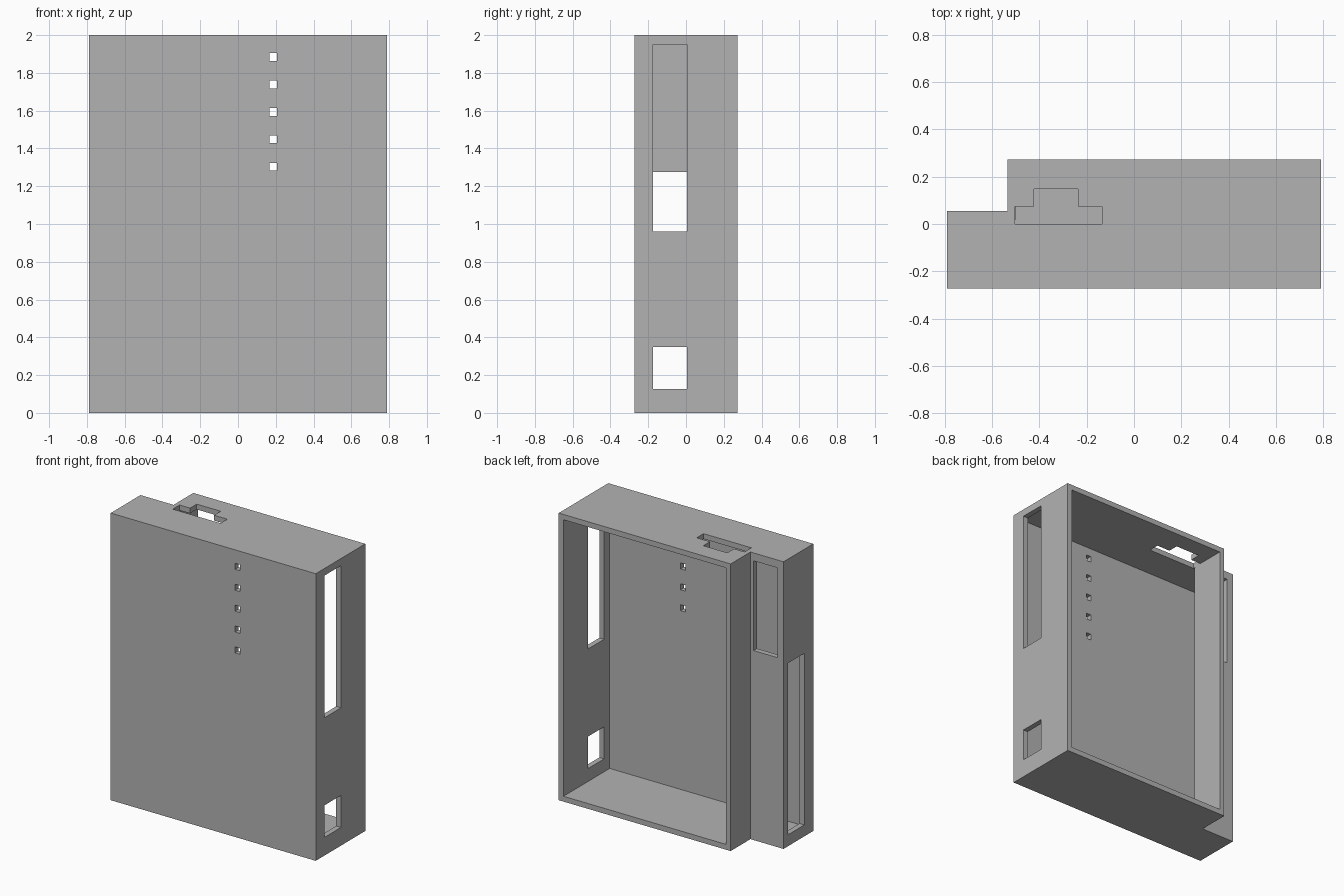
import bpy
import bmesh

cube = bpy.data.objects.get("Cube")
if cube:
    bpy.data.objects.remove(cube, do_unlink=True)

# Overall dimensions
X, Y, H = 0.79, 0.2725, 2.0
WALL = 0.037
STEP_X, STEP_Y = -0.535, 0.055

plastic = bpy.data.materials.new("grey_plastic")
plastic.use_nodes = True
grey = (0.45, 0.45, 0.45, 1)
plastic.diffuse_color = grey
plastic.node_tree.nodes["Principled BSDF"].inputs["Base Color"].default_value = grey


def prism(name, outline, z0, z1):
    """Extrude a flat counter-clockwise outline from z0 up to z1."""
    bm = bmesh.new()
    base = bm.faces.new([bm.verts.new((x, y, z0)) for x, y in outline])
    top = bmesh.ops.extrude_face_region(bm, geom=[base])["geom"]
    verts = [v for v in top if isinstance(v, bmesh.types.BMVert)]
    bmesh.ops.translate(bm, verts=verts, vec=(0, 0, z1 - z0))
    bmesh.ops.recalc_face_normals(bm, faces=bm.faces)
    mesh = bpy.data.meshes.new(name)
    bm.to_mesh(mesh)
    bm.free()
    mesh.materials.append(plastic)
    obj = bpy.data.objects.new(name, mesh)
    bpy.context.collection.objects.link(obj)
    return obj


def box(name, x0, x1, y0, y1, z0, z1):
    return prism(name, [(x0, y0), (x1, y0), (x1, y1), (x0, y1)], z0, z1)


def stepped(x0, x1, y0, y1, sx, sy):
    """Rectangle with its back corner at -x stepped forward."""
    return [(x0, y0), (x1, y0), (x1, y1), (sx, y1), (sx, sy), (x0, sy)]


# Stepped outer case and the cavity that opens at the back
case = prism("enclosure_shell", stepped(-X, X, -Y, Y, STEP_X, STEP_Y), 0, H)
cutters = [prism("cavity_cutter",
                 stepped(-X + WALL, X - WALL, -Y + WALL, Y + 0.1,
                         STEP_X + WALL, STEP_Y - WALL),
                 WALL, H - WALL)]

# Side windows, and the window in the back of the step
SLOT = (-0.174, 0.005)
cutters += [
    box("upper_window_cutter", X - 0.06, X + 0.1, *SLOT, 0.96, 1.95),
    box("lower_window_cutter", X - 0.06, X + 0.1, *SLOT, 0.127, 0.35),
    box("side_window_cutter", -X - 0.1, -X + 0.06, *SLOT, 0.08, 1.275),
    box("step_window_cutter", -0.743, -0.56, 0, STEP_Y + 0.1, 1.32, 1.945),
]

# T-shaped opening in the top
tee = [(-0.503, 0), (-0.135, 0), (-0.135, 0.075), (-0.237, 0.075),
       (-0.237, 0.148), (-0.422, 0.148), (-0.422, 0.075), (-0.503, 0.075)]
cutters.append(prism("top_opening_cutter", tee, H - 0.045, H + 0.1))

# Row of small indicator holes through the front
for i in range(5):
    z = 1.885 - i * 0.1455
    cutters.append(box("indicator_hole_cutter", 0.168, 0.206,
                       -Y - 0.1, -Y + 0.06, z - 0.021, z + 0.021))

# Cut everything, keep the finished mesh and drop the cutters
for cutter in cutters:
    cutter.hide_render = True
    mod = case.modifiers.new(cutter.name, "BOOLEAN")
    mod.operation = "DIFFERENCE"
    mod.solver = "EXACT"
    mod.object = cutter
bpy.context.view_layer.update()
graph = bpy.context.evaluated_depsgraph_get()
finished = bpy.data.meshes.new_from_object(case.evaluated_get(graph))
case.modifiers.clear()
case.data = finished
for cutter in cutters:
    bpy.data.objects.remove(cutter, do_unlink=True)
